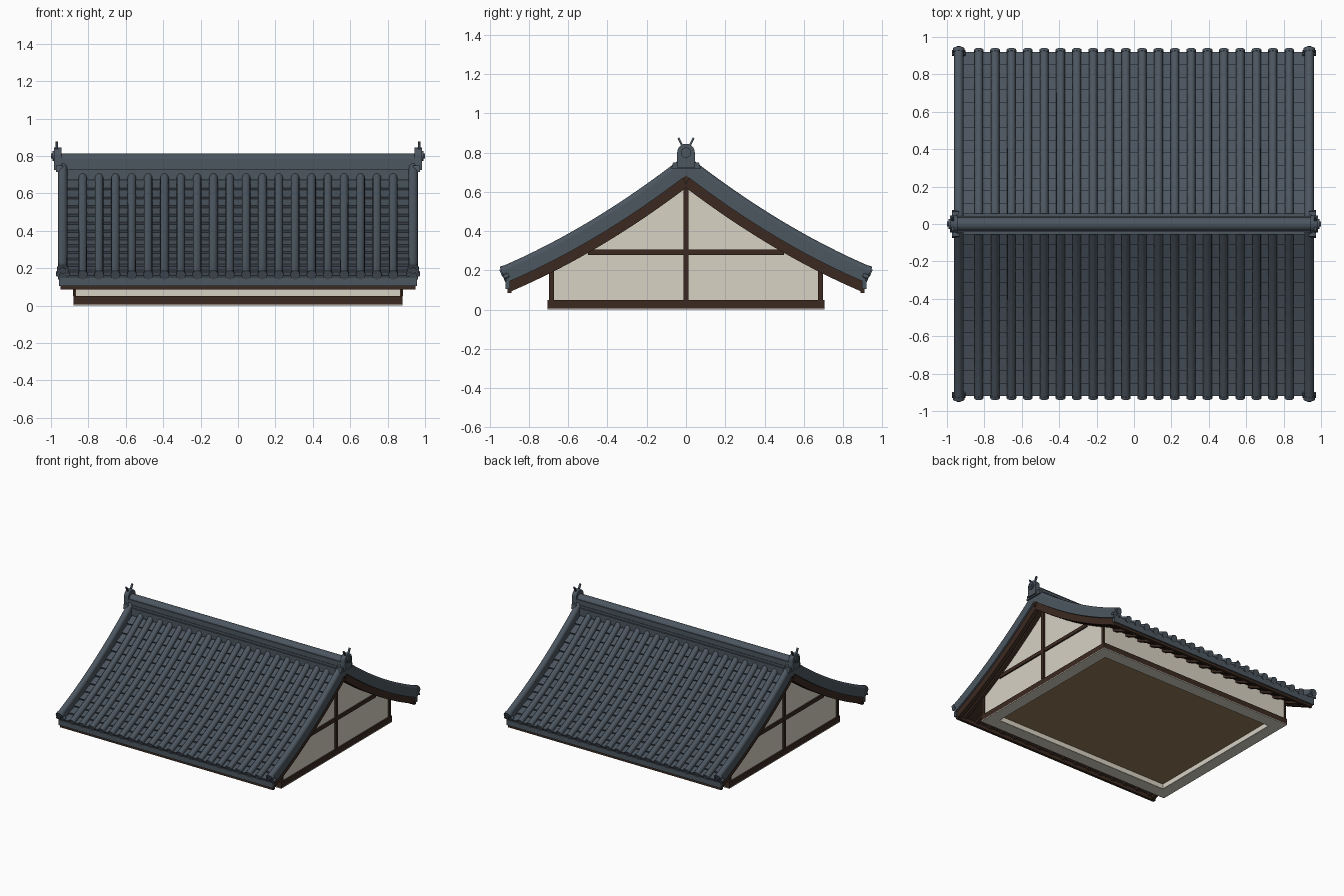
import bpy, bmesh, math

if "Cube" in bpy.data.objects:
    bpy.data.objects.remove(bpy.data.objects["Cube"])


def srgb(name, *c):
    m = bpy.data.materials.new(name)
    m.diffuse_color = [((v / 255 + 0.055) / 1.055) ** 2.4 for v in c] + [1]
    m.use_nodes = True
    m.node_tree.nodes["Principled BSDF"].inputs["Base Color"].default_value = m.diffuse_color
    return m


TILE = srgb("slate_tile", 76, 86, 96)
WOOD = srgb("dark_wood", 59, 42, 32)
PLASTER = srgb("cream_plaster", 216, 210, 196)
FLOOR = srgb("floor_wood", 150, 123, 88)


# Sagging roof curve: t runs from ridge to eave, o is the offset along the normal
def f(t):
    return 0.62 - 0.756 * t + 0.185 * t * t


def P(t, o):
    s = -0.756 + 0.37 * t
    k = math.hypot(s, 1)
    return (t - o * s / k, f(t) + o / k)


def t_ridge(o):
    t = 0
    for _ in range(12):
        t -= P(t, o)[0]
    return t


T_END = 0.89


def band(o0, o1, t1=T_END, n=18):
    """Closed y-z profile of a layer following the roof curve."""
    a, b = t_ridge(o0), t_ridge(o1)
    low = [P(a + (t1 - a) * i / n, o0) for i in range(n + 1)]
    top = [P(b + (t1 - b) * i / n, o1) for i in range(n + 1)]
    return low + top[::-1]


def finish(name, bm, mat, mirror="", smooth=False):
    bmesh.ops.recalc_face_normals(bm, faces=bm.faces[:])
    me = bpy.data.meshes.new(name)
    bm.to_mesh(me)
    bm.free()
    me.materials.append(mat)
    ob = bpy.data.objects.new(name, me)
    bpy.context.collection.objects.link(ob)
    if mirror:
        m = ob.modifiers.new("mirror", "MIRROR")
        m.use_axis = ("x" in mirror, "y" in mirror, False)
        m.use_mirror_merge = False
    if smooth:
        bpy.ops.object.select_all(action='DESELECT')
        ob.select_set(True)
        bpy.context.view_layer.objects.active = ob
        bpy.ops.object.shade_smooth_by_angle(angle=math.radians(40))
    return ob


def add_loft(bm, rings):
    rows = [[bm.verts.new(p) for p in r] for r in rings]
    n = len(rows[0])
    for a, b in zip(rows, rows[1:]):
        for i in range(n):
            j = (i + 1) % n
            bm.faces.new((a[i], a[j], b[j], b[i]))
    bm.faces.new(rows[0][::-1])
    bm.faces.new(rows[-1])


def add_prism(bm, prof, x0, x1):
    add_loft(bm, [[(x, y, z) for y, z in prof] for x in (x0, x1)])


def prism(name, prof, x0, x1, mat, mirror="", smooth=False):
    bm = bmesh.new()
    add_prism(bm, prof, x0, x1)
    return finish(name, bm, mat, mirror, smooth)


def box(name, x0, x1, y0, y1, z0, z1, mat, mirror=""):
    return prism(name, [(y0, z0), (y1, z0), (y1, z1), (y0, z1)], x0, x1, mat, mirror)


def add_tube(bm, xc, oc, r, t0, t1, n=12, sides=12):
    rings = []
    for i in range(n + 1):
        t = t0 + (t1 - t0) * i / n
        ring = []
        for k in range(sides):
            a = 2 * math.pi * k / sides
            y, z = P(t, oc + r * math.sin(a))
            ring.append((xc + r * math.cos(a), y, z))
        rings.append(ring)
    add_loft(bm, rings)


def circle(yc, zc, r, n=20):
    return [(yc + r * math.cos(2 * math.pi * k / n), zc + r * math.sin(2 * math.pi * k / n))
            for k in range(n)]


# Base: plaster underside, timber sill, plaster lining, recessed floor
for nm, z0, z1, mat in (("footing", 0, 0.006, PLASTER), ("sill_beam", 0.006, 0.05, WOOD)):
    box(nm + "_front", -0.88, 0.88, 0.61, 0.706, z0, z1, mat, "y")
    box(nm + "_side", 0.79, 0.88, -0.61, 0.61, z0, z1, mat, "x")
box("inner_lining_front", -0.79, 0.79, 0.605, 0.61, 0.001, 0.05, PLASTER, "y")
box("inner_lining_side", 0.785, 0.79, -0.605, 0.605, 0.001, 0.05, PLASTER, "x")
box("floor", -0.79, 0.79, -0.61, 0.61, 0.04, 0.05, FLOOR)

# Plaster walls filling up to the roof
ys = [0.69 - 1.38 * i / 24 for i in range(25)]
prism("plaster_walls", [(-0.69, 0.05), (0.69, 0.05)] + [(y, f(abs(y)) + 0.025) for y in ys],
      -0.868, 0.868, PLASTER)

# Gable timber frame
box("corner_post", 0.866, 0.878, 0.672, 0.697, 0.05, 0.21, WOOD, "xy")
box("gable_centre_post", 0.86, 0.882, -0.014, 0.014, 0.05, 0.64, WOOD, "x")
box("gable_cross_beam", 0.86, 0.88, -0.50, 0.50, 0.277, 0.306, WOOD, "x")

# Roof timber: deck, barge boards, rafters, fascia
prism("roof_deck", band(0.02, 0.05), -0.93, 0.93, WOOD, "y")
prism("barge_board", band(0, 0.052), 0.915, 0.948, WOOD, "xy")
bm = bmesh.new()
for i in range(16):
    x = -0.885 + 1.77 * i / 15
    add_prism(bm, band(0.003, 0.022, 0.88), x - 0.014, x + 0.014)
finish("rafters", bm, WOOD, "y")
box("eave_fascia", -0.95, 0.95, 0.888, 0.91, 0.085, 0.115, WOOD, "y")

# Stepped pan tiles
ROWS = 13
low = [P(t_ridge(0.048), 0.048)] + [P(T_END * i / 16, 0.048) for i in range(1, 17)]
top = [P(t_ridge(0.06), 0.06)]
for i in range(ROWS):
    top += [P(T_END * (i + 0.01) / ROWS, 0.060), P(T_END * (i + 1) / ROWS, 0.074)]
prism("pan_tiles", low + top[::-1], -0.925, 0.925, TILE, "y")
box("eave_edge_tile", -0.958, 0.958, 0.898, 0.92, 0.105, 0.148, TILE, "y")

# Round cover tiles with end discs
bm = bmesh.new()
for i in range(20):
    x = -0.83 + 1.66 * i / 19
    add_tube(bm, x, 0.08, 0.023, -0.02, 0.892)
    add_tube(bm, x, 0.08, 0.026, 0.885, 0.9, 1)
finish("cover_tiles", bm, TILE, "y", True)

# Rake edge: side tile, round capping and end ornament
prism("rake_side_tile", band(0.05, 0.11), 0.912, 0.962, TILE, "xy")
bm = bmesh.new()
add_tube(bm, 0.937, 0.11, 0.025, t_ridge(0.11), 0.89, 16, 16)
add_tube(bm, 0.937, 0.106, 0.031, 0.875, 0.896, 1, 16)
add_tube(bm, 0.937, 0.106, 0.018, 0.896, 0.903, 1, 16)
for dx in (-0.026, 0.026):
    add_tube(bm, 0.937 + dx, 0.08, 0.011, 0.87, 0.897, 1, 10)
finish("rake_capping", bm, TILE, "xy", True)

# Ridge courses and rounded cap
for i, (w, z0, z1) in enumerate(((0.056, 0.67, 0.728), (0.044, 0.72, 0.745), (0.04, 0.745, 0.765),
                                 (0.042, 0.765, 0.785))):
    box("ridge_course_%d" % (i + 1), -0.95, 0.95, -w, w, z0, z1, TILE)
prism("ridge_cap", [(0.036 * math.cos(math.pi * k / 12), 0.78 + 0.033 * math.sin(math.pi * k / 12))
                    for k in range(13)], -0.955, 0.955, TILE, "", True)

# Ridge end ornament: arched plate, foot, disc, horns
arch = [(-0.045, 0.725), (0.045, 0.725)]
arch += [(0.045 * math.cos(math.pi * k / 14), 0.8 + 0.045 * math.sin(math.pi * k / 14)) for k in range(15)]
prism("ridge_end_plate", arch, 0.945, 0.984, TILE, "x", True)
prism("ridge_end_foot", [(-0.075, 0.715), (0.075, 0.715), (0.066, 0.75), (-0.066, 0.75)],
      0.935, 0.972, TILE, "x")
prism("ridge_end_disc", circle(0, 0.8, 0.026), 0.98, 0.993, TILE, "x", True)
prism("ridge_end_boss", circle(0, 0.8, 0.014), 0.99, 1.0, TILE, "x", True)
prism("ridge_end_horn", [(0.014, 0.835), (0.024, 0.833), (0.043, 0.872), (0.035, 0.877)],
      0.962, 0.976, TILE, "xy")
prism("gable_pendant", [(-0.03, 0.7), (0, 0.635), (0.03, 0.7)], 0.945, 0.96, WOOD, "x")
